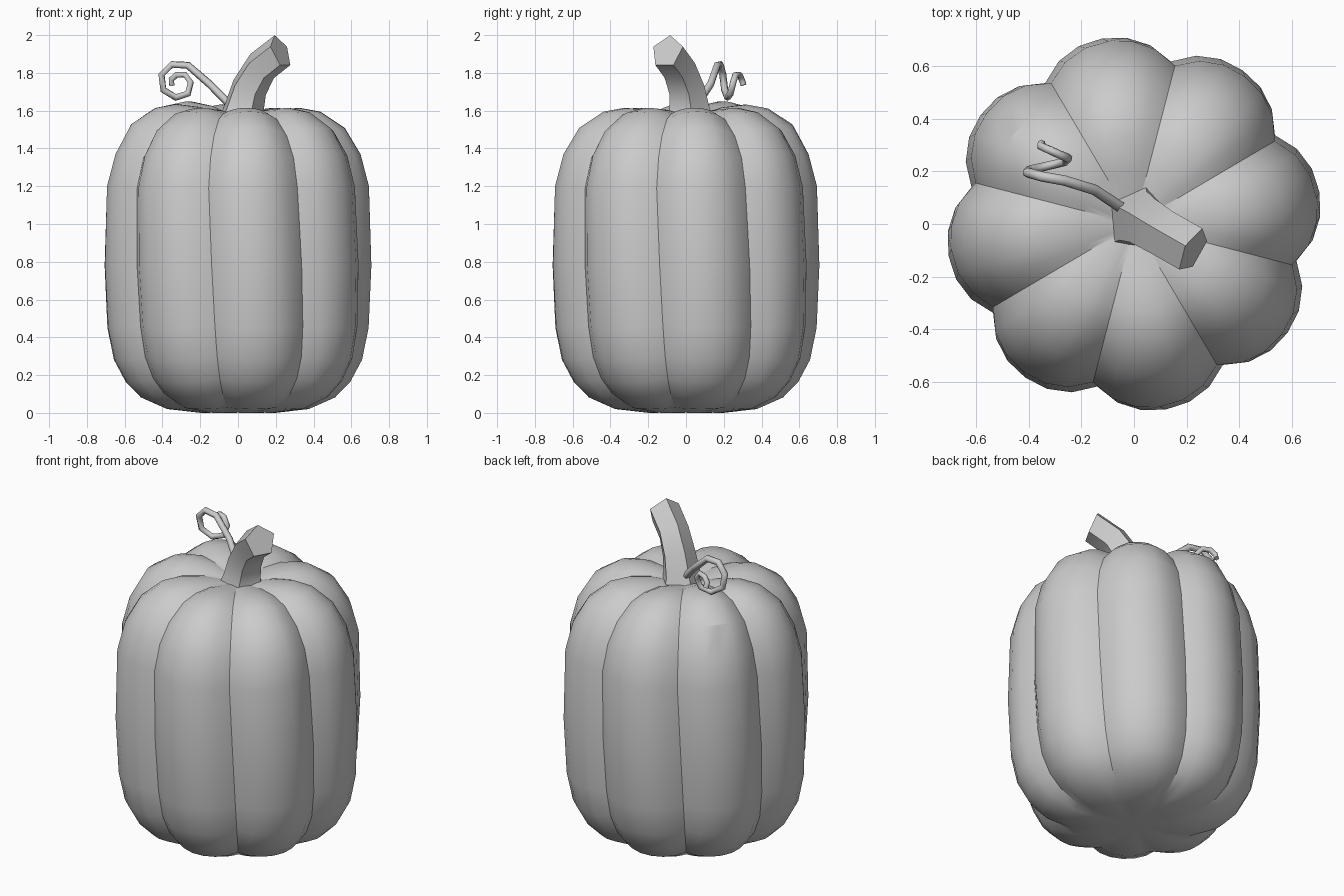
import bpy, bmesh
from math import sin, cos, radians, pi
from mathutils import Vector

if "Cube" in bpy.data.objects:
    bpy.data.objects.remove(bpy.data.objects["Cube"])


def make_object(name, bm):
    bmesh.ops.recalc_face_normals(bm, faces=bm.faces)
    mesh = bpy.data.meshes.new(name)
    bm.to_mesh(mesh)
    bm.free()
    ob = bpy.data.objects.new(name, mesh)
    bpy.context.collection.objects.link(ob)
    bpy.ops.object.select_all(action='DESELECT')
    ob.select_set(True)
    bpy.context.view_layer.objects.active = ob
    bpy.ops.object.shade_smooth_by_angle(angle=radians(30))
    return ob


def bridge(bm, rings):
    n = len(rings[0])
    for a, b in zip(rings, rings[1:]):
        for i in range(n):
            j = (i + 1) % n
            bm.faces.new((a[i], a[j], b[j], b[i]))


# Pumpkin body: eight lobes blended between a crest profile and a seam profile (r, z)
CREST = [(.2, 0), (.38, .02), (.52, .08), (.60, .16), (.665, .28), (.70, .45), (.714, .78),
         (.70, 1.2), (.655, 1.37), (.57, 1.51), (.44, 1.595), (.33, 1.615), (.2, 1.605), (.1, 1.58)]
SEAM = [(.2, .003), (.355, .03), (.475, .1), (.545, .18), (.595, .295), (.62, .46), (.632, .78),
        (.62, 1.19), (.58, 1.35), (.51, 1.465), (.405, 1.555), (.31, 1.585), (.2, 1.59), (.1, 1.575)]
LOBES, STEPS = 8, 6

bm = bmesh.new()
rings = []
for row, ((cr, cz), (sr, sz)) in enumerate(zip(CREST, SEAM)):
    ring = []
    twist = max(0, 5 * (1 - cz / 1.2))        # seams lean slightly towards the base
    for i in range(LOBES * STEPS):
        w = 1 - abs(2 * (i % STEPS) / STEPS - 1) ** 2.2
        a = radians(-14.5 + twist + i * 360 / (LOBES * STEPS))
        r = sr + (cr - sr) * w
        z = sz + (cz - sz) * w
        if row >= 9:                          # the back left shoulder stands a little taller
            z += .035 * max(0, cos(a - radians(145))) ** 2 * min(1, r / .3)
        ring.append(bm.verts.new((r * cos(a), r * sin(a), z)))
    rings.append(ring)
bridge(bm, rings)
for ring, z in ((rings[0], .012), (rings[-1], 1.565)):
    pole = bm.verts.new((0, 0, z))
    for i in range(len(ring)):
        bm.faces.new((ring[i], ring[(i + 1) % len(ring)], pole))
make_object("pumpkin_body", bm)

# Stem: five-sided, flared at the base and leaning over: centre, radius, lean angle
STEM = [((.015, .02, 1.54), .14, 0), ((.025, .015, 1.61), .112, 10), ((.055, 0, 1.72), .1, 25),
        ((.12, -.04, 1.83), .094, 48), ((.225, -.1, 1.912), .094, 68)]
heading = Vector((.87, -.49, 0)).normalized()
up = Vector((0, 0, 1))
side = heading.cross(up)
bm = bmesh.new()
rings = []
for centre, r, lean in STEM:
    t = radians(lean)
    u = up * sin(t) - heading * cos(t)
    rings.append([bm.verts.new(Vector(centre) + r * (u * cos(2 * pi * i / 5) + side * sin(2 * pi * i / 5)))
                  for i in range(5)])
bridge(bm, rings)
bm.faces.new(rings[0])
bm.faces.new(rings[-1])
make_object("stem", bm)

# Curly tendril: thin six-sided tube along a spiral path
PATH = [(-.03, .05, 1.62), (-.15, .13, 1.74), (-.265, .165, 1.84), (-.35, .18, 1.845), (-.405, .195, 1.79),
        (-.395, .205, 1.71), (-.33, .22, 1.67), (-.265, .235, 1.69), (-.25, .25, 1.75), (-.28, .262, 1.79),
        (-.325, .283, 1.79), (-.353, .295, 1.765), (-.35, .305, 1.735)]
curve = bpy.data.curves.new("tendril", 'CURVE')
curve.dimensions = '3D'
curve.bevel_depth = .019
curve.bevel_resolution = 1
curve.use_fill_caps = True
spline = curve.splines.new('POLY')
spline.points.add(len(PATH) - 1)
for i, (point, co) in enumerate(zip(spline.points, PATH)):
    point.co = (*co, 1)
    point.radius = 1.1 - .3 * i / len(PATH)
spline.use_smooth = True
bpy.context.collection.objects.link(bpy.data.objects.new("tendril", curve))
